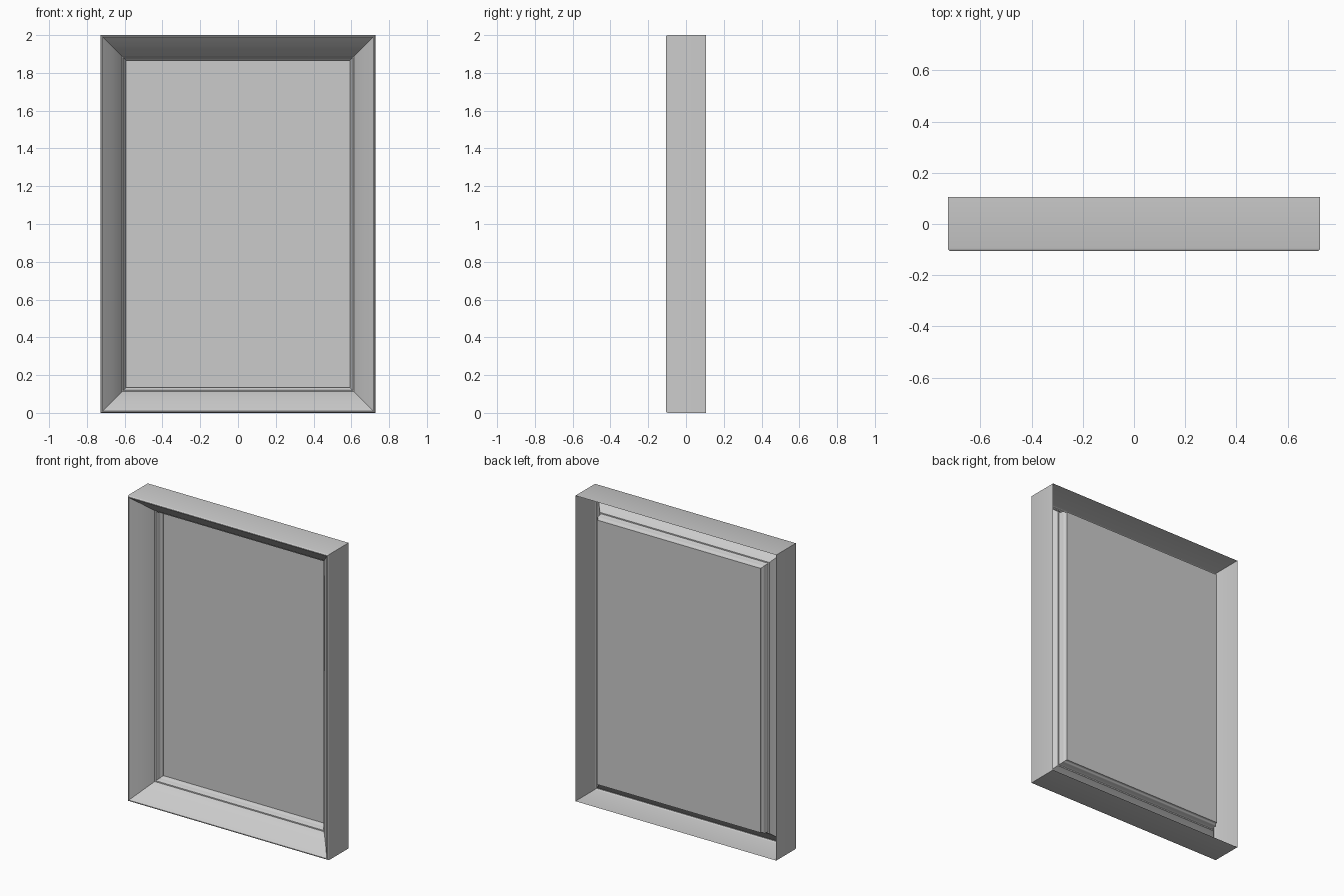
import bpy, bmesh

if "Cube" in bpy.data.objects:
    bpy.data.objects.remove(bpy.data.objects["Cube"])

HALF_W, HEIGHT = 0.727, 2.0


def rect_loop(bm, inset, y):
    """Four corners of a rectangle pulled in from the outer edge."""
    x, lo, hi = HALF_W - inset, inset, HEIGHT - inset
    return [bm.verts.new(p) for p in ((-x, y, lo), (x, y, lo), (x, y, hi), (-x, y, hi))]


def make_object(name, bm):
    mesh = bpy.data.meshes.new(name)
    bm.to_mesh(mesh)
    bm.free()
    obj = bpy.data.objects.new(name, mesh)
    bpy.context.collection.objects.link(obj)
    return obj


# Mitred moulding, open at the back: (inset from outer edge, y)
profile = [
    (0.0, 0.105), (0.0, -0.095), (0.002, -0.101), (0.006, -0.105),
    (0.010, -0.105), (0.015, -0.100),           # rounded front lip
    (0.060, -0.046), (0.110, 0.010),            # sloping face
    (0.112, 0.017), (0.119, 0.018), (0.122, 0.022),  # small step
    (0.124, 0.050), (0.127, 0.056), (0.131, 0.059),  # inner bead
    (0.134, 0.064), (0.135, 0.075),
]
bm = bmesh.new()
loops = [rect_loop(bm, inset, y) for inset, y in profile]
for a, b in zip(loops, loops[1:]):
    for i in range(4):
        j = (i + 1) % 4
        bm.faces.new((a[i], a[j], b[j], b[i]))
frame = make_object("frame_moulding", bm)

# Flat panel closing the opening
bm = bmesh.new()
bm.faces.new(rect_loop(bm, 0.135, 0.075))
make_object("panel", bm)

# Smooth the rounded lips, keep the mitres crisp
bpy.context.view_layer.objects.active = frame
frame.select_set(True)
bpy.ops.object.shade_smooth_by_angle(angle=0.6)
